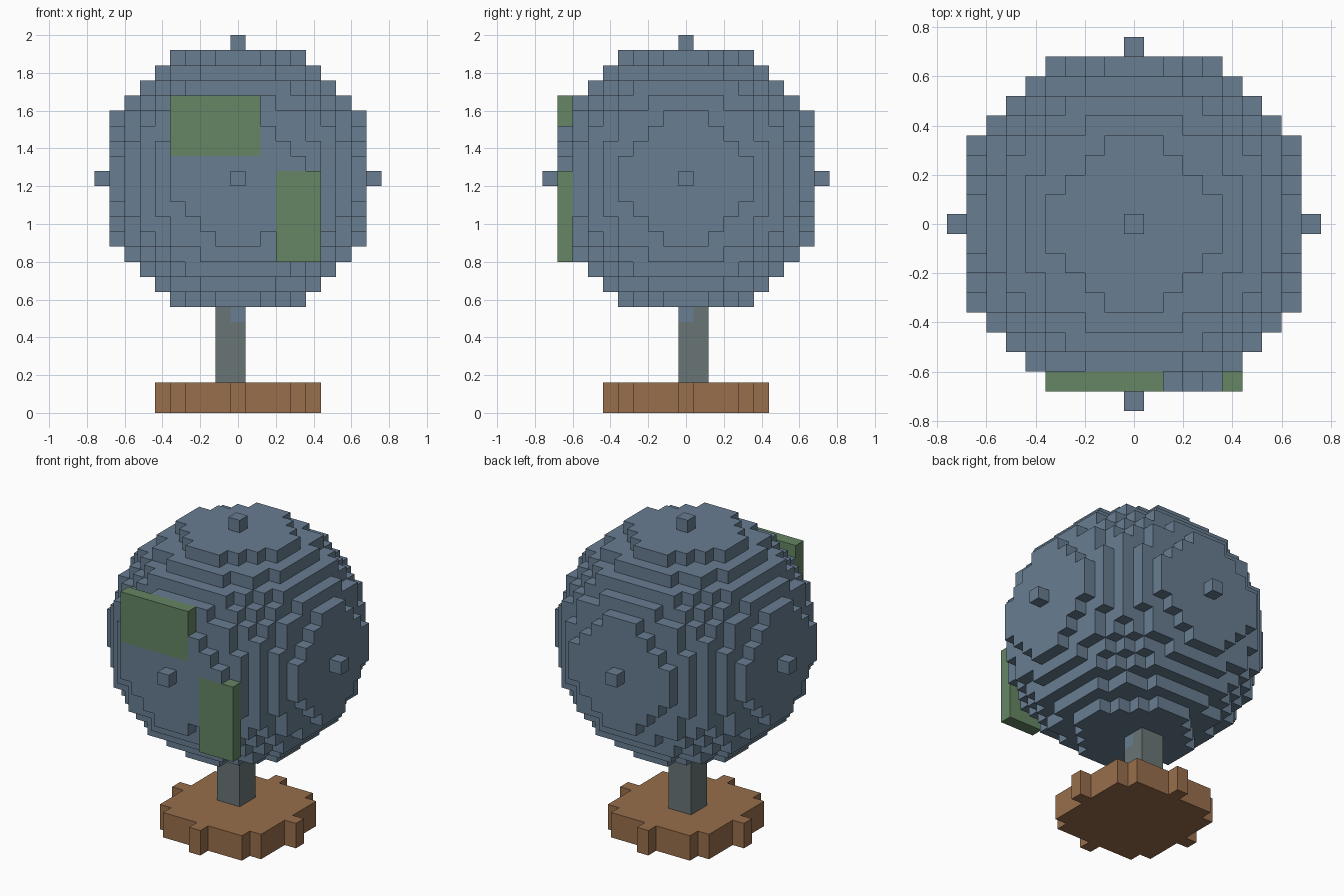
import bpy, bmesh
from mathutils import Vector

if "Cube" in bpy.data.objects:
    bpy.data.objects.remove(bpy.data.objects["Cube"])

U = 0.08                      # voxel size
CENTRE = Vector((0, 0, 1.24))  # globe centre


def material(name, rgb):
    m = bpy.data.materials.new(name)
    m.diffuse_color = (*rgb, 1)
    m.use_nodes = True
    m.node_tree.nodes["Principled BSDF"].inputs["Base Color"].default_value = m.diffuse_color
    return m


def finish(name, bm, mat):
    me = bpy.data.meshes.new(name)
    bm.to_mesh(me)
    bm.free()
    me.materials.append(mat)
    ob = bpy.data.objects.new(name, me)
    bpy.context.collection.objects.link(ob)
    return ob


def voxels(name, cells, centre, mat, height=U):
    """Outer skin of a set of integer cells."""
    bm = bmesh.new()
    size = Vector((U, U, height))
    for c in sorted(cells):
        for axis in range(3):
            for s in (-1, 1):
                n = [0, 0, 0]
                n[axis] = s
                if (c[0] + n[0], c[1] + n[1], c[2] + n[2]) in cells:
                    continue
                quad = []
                for a, b in ((-1, -1), (1, -1), (1, 1), (-1, 1))[::s]:
                    p = Vector(c)
                    p[axis] += s / 2
                    p[(axis + 1) % 3] += a / 2
                    p[(axis + 2) % 3] += b / 2
                    quad.append(bm.verts.new(centre + p * size))
                bm.faces.new(quad)
    bmesh.ops.remove_doubles(bm, verts=bm.verts, dist=1e-4)
    return finish(name, bm, mat)


def box(name, lo, hi, mat):
    lo, hi = Vector(lo), Vector(hi)
    bm = bmesh.new()
    bmesh.ops.create_cube(bm, size=1)
    for v in bm.verts:
        v.co = (lo + hi) / 2 + v.co * (hi - lo)
    return finish(name, bm, mat)


blue = material("ocean_blue", (0.138, 0.205, 0.283))
green = material("land_green", (0.130, 0.238, 0.125))
grey = material("stem_grey", (0.144, 0.178, 0.181))
brown = material("wood_brown", (0.314, 0.156, 0.072))

# Land patches, as cell ranges (x0, x1, z0, z1) in the front layer
patches = {"land_upper": (-4, 1, 2, 5), "land_lower": (3, 5, -5, 0)}


def is_land(x, y, z):
    return y == -8 and any(a <= x <= b and c <= z <= d
                           for a, b, c, d in patches.values())


# Globe: stepped ball of radius nine cells, leaving room for the land
R = range(-9, 10)
ball = {(x, y, z) for x in R for y in R for z in R
        if x * x + y * y + z * z <= 81 and not is_land(x, y, z)}
voxels("globe", ball, CENTRE, blue)

# Land slabs on the front
for name, (a, b, c, d) in patches.items():
    box(name, ((a - .5) * U, -8.5 * U, CENTRE.z + (c - .5) * U),
        ((b + .5) * U, -7.5 * U, CENTRE.z + (d + .5) * U), green)

# Stem, slightly off centre
box("stem", (-0.12, -0.04, 0.16), (0.04, 0.12, 0.56), grey)

# Base: stepped disc two cells thick
disc = {(x, y, 0) for x in R for y in R if x * x + y * y <= 25}
voxels("base", disc, Vector((0, 0, U)), brown, height=2 * U)
